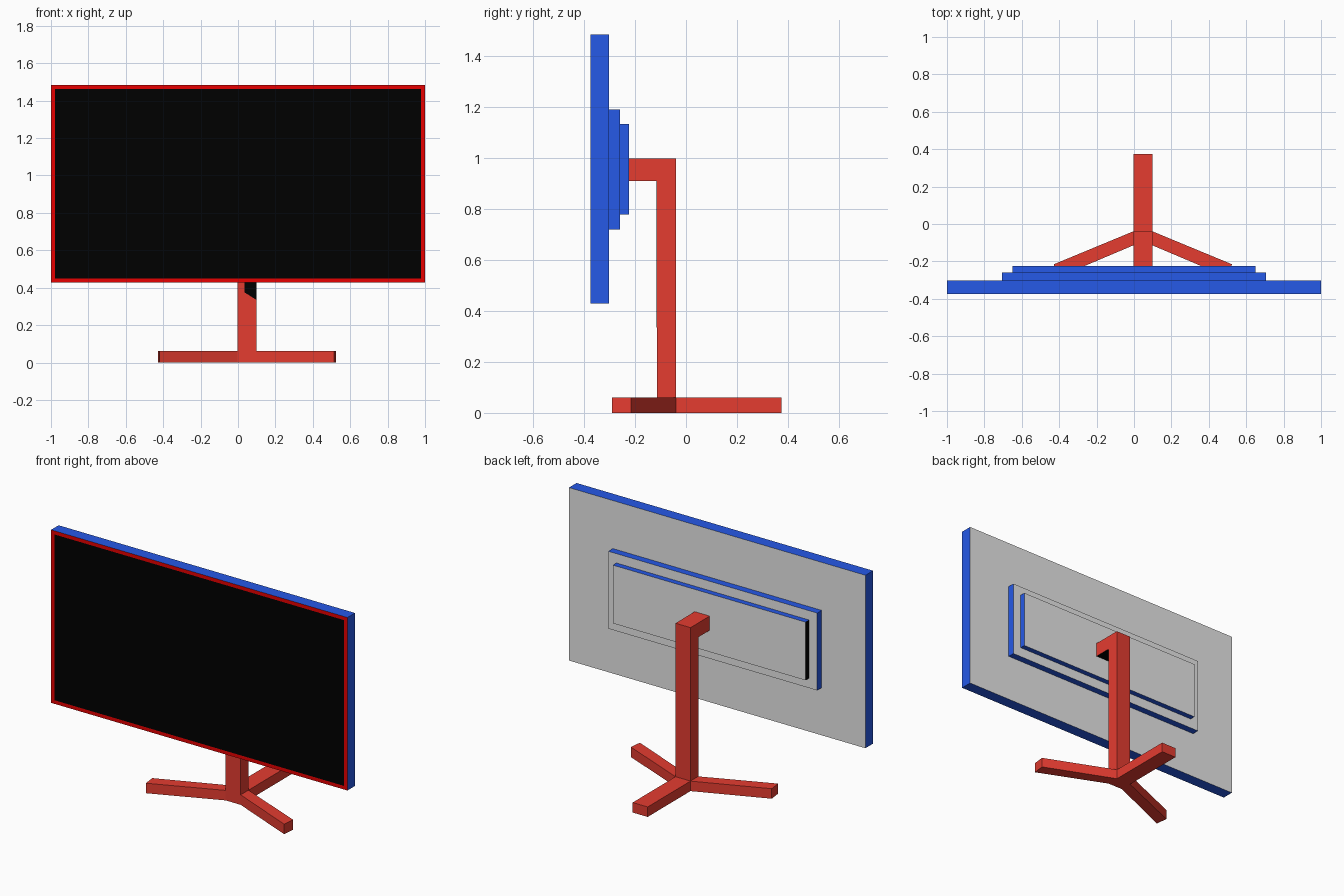
import bpy, bmesh
from mathutils import Vector

if "Cube" in bpy.data.objects:
    bpy.data.objects.remove(bpy.data.objects["Cube"])


def material(name, rgb):
    m = bpy.data.materials.new(name)
    m.diffuse_color = (*rgb, 1)
    m.use_nodes = True
    m.node_tree.nodes["Principled BSDF"].inputs["Base Color"].default_value = m.diffuse_color
    return m


BLUE, GREY, BEZEL, BLACK, RED = range(5)
MATS = [
    material("blue casing", (0.019, 0.10, 0.80)),
    material("grey back", (0.80, 0.80, 0.80)),
    material("bright red bezel", (0.80, 0.0, 0.0)),
    material("black screen", (0.0, 0.0, 0.0)),
    material("stand red", (0.78, 0.045, 0.03)),
]


def finish(name, bm):
    bmesh.ops.recalc_face_normals(bm, faces=bm.faces)
    me = bpy.data.meshes.new(name)
    bm.to_mesh(me)
    bm.free()
    for m in MATS:
        me.materials.append(m)
    ob = bpy.data.objects.new(name, me)
    bpy.context.collection.objects.link(ob)
    return ob


def prism(name, outline, axis, a, b, colour, rules=(), inset=None):
    """Extrude an outline along an axis (1 = y from xz, 2 = z from xy).
    rules: (direction, colour) pairs; inset: (direction, width, colour)."""
    bm = bmesh.new()
    vs = [bm.verts.new((p, a, q) if axis == 1 else (p, q, a)) for p, q in outline]
    base = bm.faces.new(vs)
    new = bmesh.ops.extrude_face_region(bm, geom=[base])["geom"]
    shift = Vector((0, b - a, 0)) if axis == 1 else Vector((0, 0, b - a))
    bmesh.ops.translate(bm, vec=shift,
                        verts=[g for g in new if isinstance(g, bmesh.types.BMVert)])
    bmesh.ops.recalc_face_normals(bm, faces=bm.faces)
    for f in bm.faces:
        f.material_index = colour
        for d, c in rules:
            if f.normal.dot(Vector(d)) > 0.9:
                f.material_index = c
    if inset:
        d, width, c = inset
        face = [f for f in bm.faces if f.normal.dot(Vector(d)) > 0.9]
        bmesh.ops.inset_region(bm, faces=face, thickness=width, use_even_offset=True)
        for f in face:
            f.material_index = c
    return finish(name, bm)


def rect(x0, x1, z0, z1):
    return [(x0, z0), (x1, z0), (x1, z1), (x0, z1)]


FRONT, BACK, LEFT, DOWN = (0, -1, 0), (0, 1, 0), (-1, 0, 0), (0, 0, -1)

# Display panel with inset screen, and two stepped housings behind it
prism("display_panel", rect(-1, 1, 0.428, 1.483), 1, -0.374, -0.301, BLUE,
      [(FRONT, BEZEL), (BACK, GREY)], (FRONT, 0.022, BLACK))
prism("rear_housing", rect(-0.705, 0.705, 0.718, 1.19), 1, -0.301, -0.258, BLUE,
      [(BACK, GREY)])
prism("rear_cover", rect(-0.65, 0.65, 0.778, 1.133), 1, -0.258, -0.224, BLUE,
      [(BACK, GREY), (LEFT, BLACK)])

# Column and the arm holding the display
X0, X1 = -0.003, 0.098
YF, YB = -0.114, -0.039
prism("stand_column", rect(X0, X1, YF, YB), 2, 0, 0.997, RED)
prism("stand_arm", rect(X0, X1, 0.91, 0.997), 1, -0.224, YF, RED, [(DOWN, BLACK)])
# Dark patch on the column front, behind the display
prism("column_dark_panel", [(0.035, 0.375), (X1, 0.335), (X1, 0.91), (0.035, 0.91)],
      1, YF - 0.001, YF, BLACK)

# Three feet: one straight back, two mirrored towards the front
prism("back_foot", rect(X0, X1, YB, 0.374), 2, 0, 0.061, RED)
foot = [(X1, YB), (0.523, -0.215), (0.514, -0.290), (X1, YF)]
for side in ("right", "left"):
    pts = foot if side == "right" else [(X0 + X1 - x, y) for x, y in foot]
    prism(side + "_foot", pts, 2, 0, 0.061, RED)
